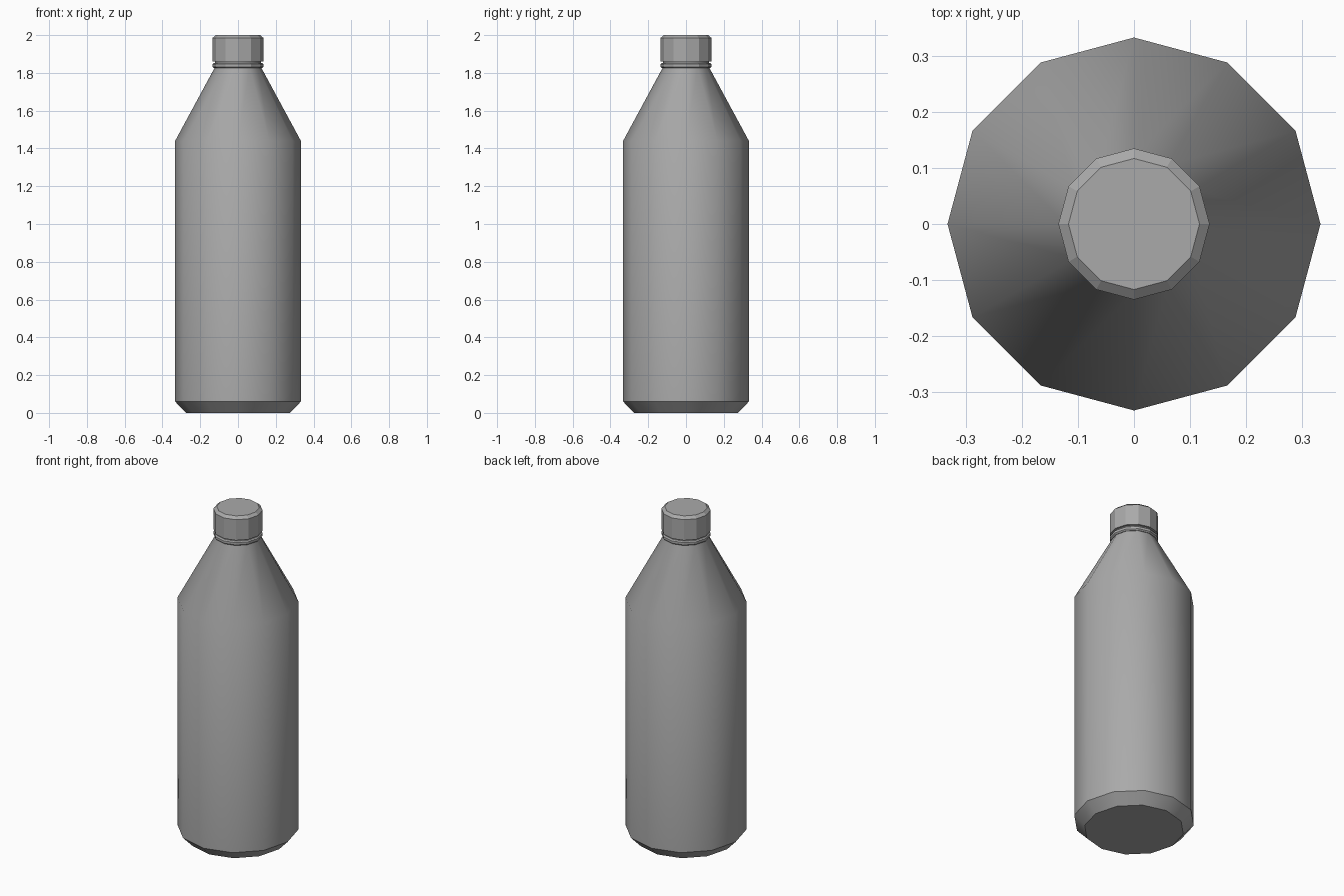
import bpy, bmesh
from math import cos, sin, tau, radians

SIDES = 12

cube = bpy.data.objects.get("Cube")
if cube:
    bpy.data.objects.remove(cube, do_unlink=True)

# One plain grey for the whole bottle
grey = bpy.data.materials.new("grey plastic")
grey.use_nodes = True
colour = (0.4, 0.4, 0.4, 1)
grey.diffuse_color = colour
grey.node_tree.nodes["Principled BSDF"].inputs["Base Color"].default_value = colour


def lathe(name, profile, smooth_angle=None):
    """Turn a (radius, height) profile into a closed twelve-sided solid."""
    bm = bmesh.new()
    rings = [[bm.verts.new((r * cos(tau * i / SIDES), r * sin(tau * i / SIDES), z))
              for i in range(SIDES)] for r, z in profile]
    for low, high in zip(rings, rings[1:]):
        for i in range(SIDES):
            j = (i + 1) % SIDES
            bm.faces.new((low[i], low[j], high[j], high[i]))
    bm.faces.new(rings[0][::-1])
    bm.faces.new(rings[-1])
    mesh = bpy.data.meshes.new(name)
    bm.to_mesh(mesh)
    bm.free()
    mesh.materials.append(grey)
    obj = bpy.data.objects.new(name, mesh)
    bpy.context.collection.objects.link(obj)
    if smooth_angle:
        bpy.ops.object.select_all(action='DESELECT')
        obj.select_set(True)
        bpy.context.view_layer.objects.active = obj
        bpy.ops.object.shade_smooth_by_angle(angle=radians(smooth_angle))
    return obj


# Body with chamfered base, sloping shoulder and short neck
lathe("bottle_body", [(0.275, 0), (0.333, 0.06), (0.333, 1.44),
                      (0.122, 1.83), (0.122, 1.87)], 35)

# Tamper ring under the cap
lathe("neck_ring", [(0.128, 1.825), (0.135, 1.832), (0.135, 1.846), (0.128, 1.852)])

# Screw cap with chamfered rim
lathe("cap", [(0.135, 1.86), (0.135, 1.985), (0.117, 2.0)])
